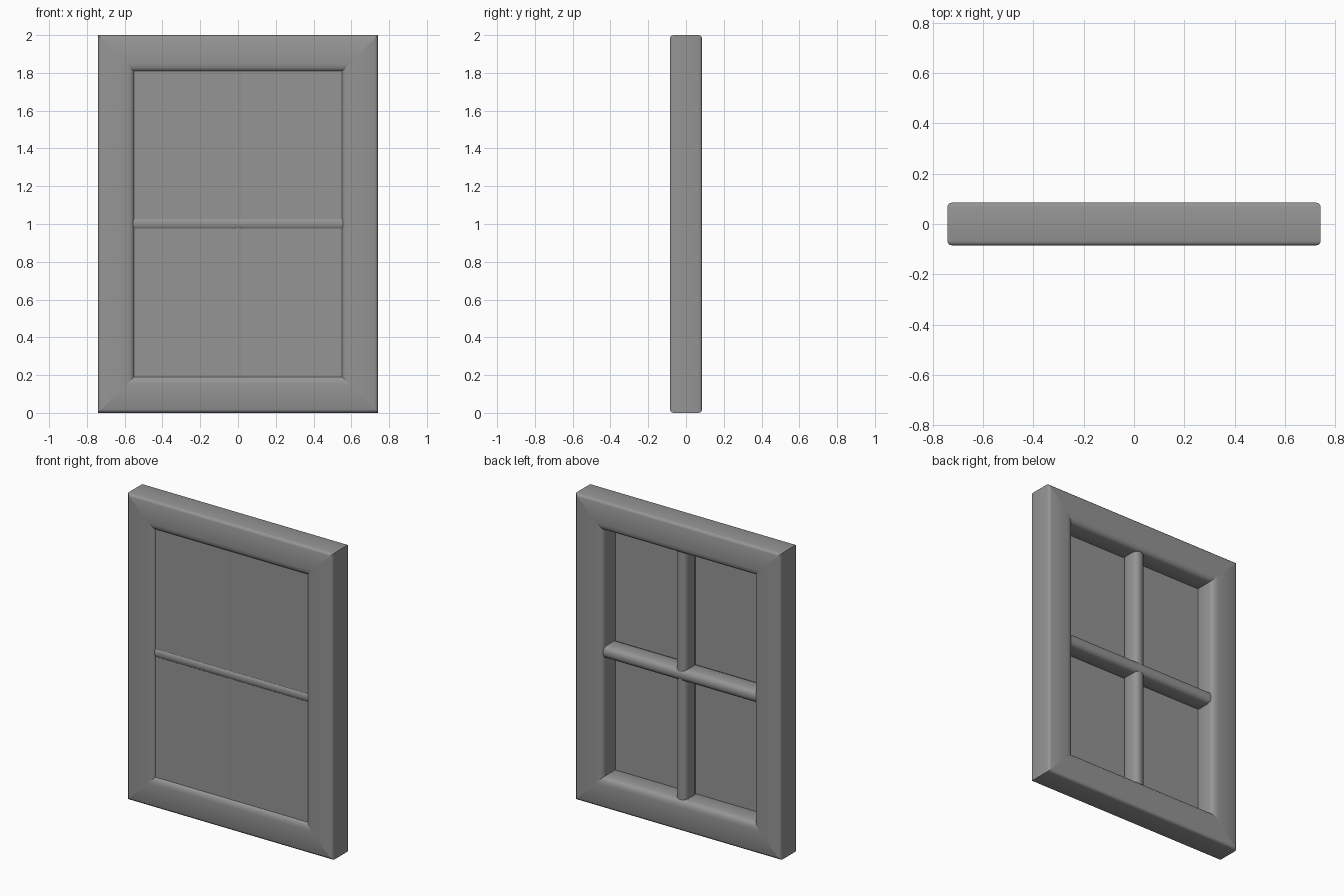
import bpy, bmesh, math

if "Cube" in bpy.data.objects:
    bpy.data.objects.remove(bpy.data.objects["Cube"])

W, H, D = 0.742, 1.0, 0.085      # outer half width, half height, half depth
T = 0.195                        # frame member width
CZ = 1.0                         # window centre height

grey = bpy.data.materials.new("dark_grey")
grey.diffuse_color = (0.3, 0.3, 0.3, 1)
grey.use_nodes = True
grey.node_tree.nodes["Principled BSDF"].inputs["Base Color"].default_value = grey.diffuse_color


def smooth(obj, angle=40):
    bpy.ops.object.select_all(action='DESELECT')
    obj.select_set(True)
    bpy.context.view_layer.objects.active = obj
    bpy.ops.object.shade_smooth_by_angle(angle=math.radians(angle))


def new_object(name, bm):
    bmesh.ops.recalc_face_normals(bm, faces=bm.faces)
    me = bpy.data.meshes.new(name)
    bm.to_mesh(me)
    bm.free()
    me.materials.append(grey)
    obj = bpy.data.objects.new(name, me)
    bpy.context.collection.objects.link(obj)
    return obj


def corner(cx, cy, rx, ry, start, n=3):
    """Quarter ellipse of profile points."""
    return [(cx + rx * math.cos(math.radians(start + 90 * i / n)),
             cy + ry * math.sin(math.radians(start + 90 * i / n))) for i in range(n + 1)]


# moulding profile: (inset from outer edge, y), small outer and large inner rounding
RO, RX, RY = 0.018, 0.044, 0.036
PROFILE = (corner(T - RX, D - RY, RX, RY, 0) + corner(RO, D - RO, RO, RO, 90)
           + corner(RO, -D + RO, RO, RO, 180) + corner(T - RX, -D + RY, RX, RY, 270))


def frame_member(name, a, b):
    """Mitred moulding between two corners given by their x and z signs."""
    bm = bmesh.new()
    rings = [[bm.verts.new((sx * (W - t), y, CZ + sz * (H - t))) for t, y in PROFILE]
             for sx, sz in (a, b)]
    n = len(PROFILE)
    for i in range(n):
        j = (i + 1) % n
        bm.faces.new((rings[0][i], rings[0][j], rings[1][j], rings[1][i]))
    bm.faces.new(rings[0])
    bm.faces.new(rings[1])
    smooth(new_object(name, bm))


def box(name, lo, hi, bevel=0.0, axis=0):
    """Box from corner to corner; edges along the given axis may be rounded."""
    bm = bmesh.new()
    bmesh.ops.create_cube(bm, size=1)
    for v in bm.verts:
        v.co = [(l + h) / 2 + c * (h - l) for l, h, c in zip(lo, hi, v.co)]
    if bevel:
        edges = [e for e in bm.edges
                 if abs((e.verts[0].co - e.verts[1].co).normalized()[axis]) > 0.9]
        bmesh.ops.bevel(bm, geom=edges, offset=bevel, segments=2, profile=0.5, affect='EDGES')
    smooth(new_object(name, bm), 50)


# outer frame
frame_member("frame_top", (-1, 1), (1, 1))
frame_member("frame_bottom", (-1, -1), (1, -1))
frame_member("frame_left", (-1, -1), (-1, 1))
frame_member("frame_right", (1, -1), (1, 1))

# thin glass pane set near the front
box("pane", (-0.56, -0.063, 0.18), (0.56, -0.057, 1.82))

# glazing bars, mostly behind the pane
box("horizontal_bar", (-0.56, -0.069, CZ - 0.037), (0.56, 0.065, CZ + 0.041), 0.028, 0)
box("vertical_bar", (-0.038, -0.064, 0.185), (0.038, 0.06, 1.815), 0.028, 2)
